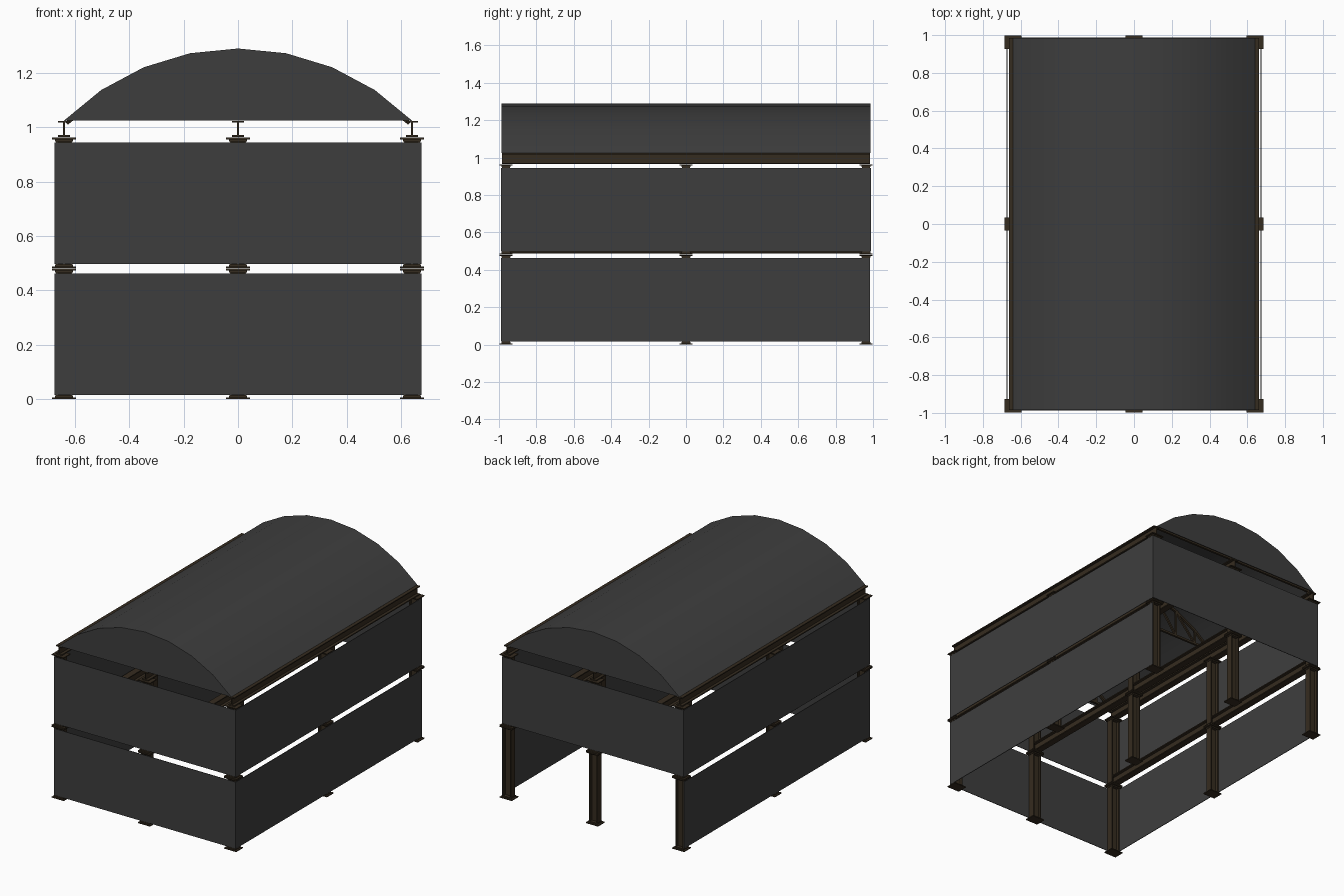
import bpy, bmesh, math
from mathutils import Vector, Matrix

if "Cube" in bpy.data.objects:
    bpy.data.objects.remove(bpy.data.objects["Cube"])


def material(name, rgb):
    m = bpy.data.materials.new(name)
    m.diffuse_color = (*rgb, 1)
    m.use_nodes = True
    m.node_tree.nodes["Principled BSDF"].inputs["Base Color"].default_value = m.diffuse_color
    return m


PANEL = material("dark grey panel", (0.048, 0.048, 0.048))
STEEL = material("brown steel", (0.036, 0.025, 0.014))


def finish(name, bm, mat):
    bmesh.ops.recalc_face_normals(bm, faces=bm.faces)
    me = bpy.data.meshes.new(name)
    bm.to_mesh(me)
    bm.free()
    me.materials.append(mat)
    ob = bpy.data.objects.new(name, me)
    bpy.context.collection.objects.link(ob)
    return ob


def add_box(bm, x0, x1, y0, y1, z0, z1):
    m = Matrix.Translation(((x0 + x1) / 2, (y0 + y1) / 2, (z0 + z1) / 2))
    bmesh.ops.create_cube(bm, size=1, matrix=m @ Matrix.Diagonal((x1 - x0, y1 - y0, z1 - z0, 1)))


def add_bar(bm, a, b, t):
    # square bar between two points
    a, b = Vector(a), Vector(b)
    d = b - a
    m = Matrix.Translation((a + b) / 2) @ d.to_track_quat('Z', 'Y').to_matrix().to_4x4()
    bmesh.ops.create_cube(bm, size=1, matrix=m @ Matrix.Diagonal((t, t, d.length, 1)))


def add_prism(bm, pts, y0, y1):
    # x/z outline extruded along y
    f = bm.faces.new([bm.verts.new((x, y0, z)) for x, z in pts])
    r = bmesh.ops.extrude_face_region(bm, geom=[f])
    bmesh.ops.translate(bm, vec=(0, y1 - y0, 0),
                        verts=[v for v in r['geom'] if isinstance(v, bmesh.types.BMVert)])


XS, YS = (-0.64, 0, 0.64), (-0.962, 0, 0.962)
FL, HW, HD = 0.007, 0.022, 0.03     # flange thickness, half flange width, half depth
LEVELS = (("lower", 0.0), ("upper", 0.482))

# columns with end plates
for level, z in LEVELS:
    for i, x in enumerate(XS):
        for j, y in enumerate(YS):
            bm = bmesh.new()
            top = z + 0.48
            for s in (-1, 1):
                xa, xb = sorted((x + s * HD, x + s * (HD - FL)))
                add_box(bm, xa, xb, y - HW, y + HW, z + 0.004, top - 0.004)
            add_box(bm, x - HD + FL, x + HD - FL, y - 0.003, y + 0.003, z + 0.004, top - 0.004)
            for za, zb, zc in ((z, z + 0.006, z + 0.014), (top, top - 0.006, top - 0.014)):
                add_box(bm, x - 0.045, x + 0.045, y - 0.035, y + 0.035, min(za, zb), max(za, zb))
                add_box(bm, x - 0.033, x + 0.033, y - 0.025, y + 0.025, min(zb, zc), max(zb, zc))
            finish(f"{level}_column_{i}_{j}", bm, STEEL)

# I-beams running front to back on top of each storey
for level, z in (("floor", 0.487), ("roof", 0.964)):
    for i, x in enumerate(XS):
        bm = bmesh.new()
        h = 0.06
        outline = [(HW, 0), (HW, FL), (0.003, FL), (0.003, h - FL), (HW, h - FL), (HW, h)]
        pts = outline + [(-a, b) for a, b in reversed(outline)]
        add_prism(bm, [(x + a, z + b) for a, b in pts], -0.984, 0.984)
        finish(f"{level}_beam_{i}", bm, STEEL)

# wall panels; the lower rear is open
for level, z in LEVELS:
    z0, z1 = z + 0.016, z + 0.463
    for side, s in (("left", -1), ("right", 1)):
        bm = bmesh.new()
        xa, xb = sorted((s * 0.671, s * 0.675))
        add_box(bm, xa, xb, -0.985, 0.985, z0, z1)
        finish(f"{level}_{side}_wall", bm, PANEL)
    for side, s in (("front", -1), ("rear", 1)):
        if side == "rear" and level == "lower":
            continue
        bm = bmesh.new()
        ya, yb = sorted((s * 0.9845, s * 0.988))
        add_box(bm, -0.675, 0.675, ya, yb, z0, z1)
        finish(f"{level}_{side}_wall", bm, PANEL)

# vaulted roof sheet
R, CZ, N = 0.9054, 0.3846, 8


def arc(r):
    return [(r * math.sin(a), CZ + r * math.cos(a))
            for a in (math.radians(-45 + 90 * k / N) for k in range(N + 1))]


outer = arc(R)
bm = bmesh.new()
add_prism(bm, outer + arc(R - 0.005)[::-1], -0.985, 0.985)
roof = finish("roof_sheet", bm, PANEL)
bpy.context.view_layer.objects.active = roof
roof.select_set(True)
bpy.ops.object.shade_smooth_by_angle(angle=math.radians(30))

# gable ends
for side, s in (("front", -1), ("rear", 1)):
    bm = bmesh.new()
    add_prism(bm, outer, s * 0.982, s * 0.986)
    finish(f"{side}_gable", bm, PANEL)

# arched roof trusses
inner = arc(R - 0.014)
for j, y in enumerate((-0.96, 0, 0.96)):
    bm = bmesh.new()
    zb = 1.032
    add_bar(bm, (-0.62, y, zb), (0.62, y, zb), 0.014)
    top = [(x, y, z) for x, z in inner]
    for a, b in zip(top, top[1:]):
        add_bar(bm, a, b, 0.014)
    for k in range(1, N):
        x = top[k][0]
        add_bar(bm, (x, y, zb), top[k], 0.012)
        if k != N // 2:
            n = k + (1 if k < N // 2 else -1)
            add_bar(bm, (x, y, zb), top[n], 0.012)
    finish(f"roof_truss_{j}", bm, STEEL)
